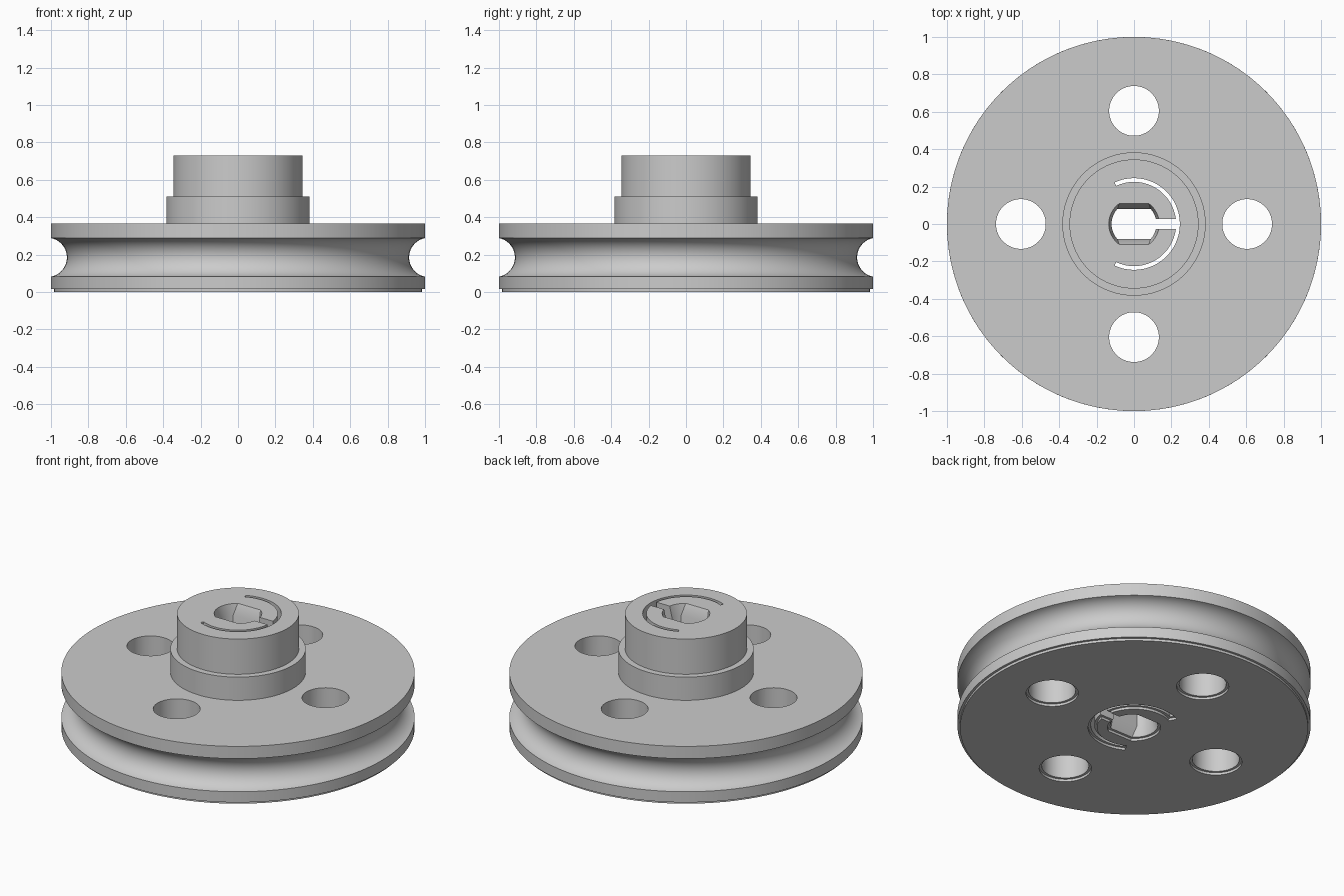
import bpy, bmesh, math
from math import sin, cos, asin, radians

cube = bpy.data.objects.get("Cube")
if cube:
    bpy.data.objects.remove(cube, do_unlink=True)

grey = bpy.data.materials.new("light grey plastic")
grey.use_nodes = True
grey.diffuse_color = (0.6, 0.6, 0.6, 1)
grey.node_tree.nodes["Principled BSDF"].inputs["Base Color"].default_value = (0.6, 0.6, 0.6, 1)

FOOT = 0.015    # height and width of the relief step around the underside
TOP = 0.73


def arc(r, start, end, n, cx=0, cy=0):
    return [(cx + r * cos(start + (end - start) * i / n),
             cy + r * sin(start + (end - start) * i / n)) for i in range(n + 1)]


def circle(r, n=128, cx=0, cy=0):
    return arc(r, 0, math.tau, n, cx, cy)[:-1]


def loft(name, layers):
    """Closed solid through stacked (outline, z) layers."""
    bm = bmesh.new()
    rings = [[bm.verts.new((x, y, z)) for x, y in outline] for outline, z in layers]
    for low, high in zip(rings, rings[1:]):
        for i in range(len(low)):
            bm.faces.new((low[i - 1], low[i], high[i], high[i - 1]))
    bm.faces.new(rings[0])
    bm.faces.new(rings[-1])
    bmesh.ops.recalc_face_normals(bm, faces=bm.faces)
    mesh = bpy.data.meshes.new(name)
    bm.to_mesh(mesh)
    bm.free()
    obj = bpy.data.objects.new(name, mesh)
    bpy.context.collection.objects.link(obj)
    mesh.materials.append(grey)
    return obj


def through_cutter(name, outline):
    """Cutter widened by the relief step at the underside."""
    wide, narrow = outline(FOOT), outline(0)
    return loft(name, [(wide, -0.1), (wide, FOOT), (narrow, FOOT), (narrow, 1)])


def slot_outline(grow):
    a = radians(115) + grow / 0.235
    return arc(0.245 + grow, -a, a, 64) + arc(0.225 - grow, a, -a, 64)


def slit_outline(grow):
    w = 0.027 + grow
    return [(0, -w), (0.235, -w), (0.235, w), (0, w)]


def bore_outline(r, flat):
    a = asin(flat / r)
    return arc(r, -a, a, 16) + arc(r, math.pi - a, math.pi + a, 16)


# Pulley body: lower flange, rope groove, upper flange and stepped hub
groove = arc(0.105, math.pi * 1.5 - 0.19, math.pi / 2 + 0.19, 24, 1.02, 0.185)
profile = [(1 - FOOT, 0), (1 - FOOT, FOOT), (1, FOOT), *groove, (1, 0.365),
           (0.383, 0.365), (0.383, 0.51), (0.345, 0.51), (0.345, TOP)]
pulley = loft("pulley", [(circle(r), z) for r, z in profile])

# Four lightening holes in the disc
cutters = []
for i in range(4):
    x, y = 0.605 * cos(i * math.pi / 2), 0.605 * sin(i * math.pi / 2)
    cutters.append(through_cutter("hole_cutter",
                                  lambda g: circle(0.133 + g, 64, x, y)))

# Spring slot, slit and double-flat shaft bore with flared ends
cutters.append(through_cutter("spring_slot_cutter", slot_outline))
cutters.append(through_cutter("slit_cutter", slit_outline))
flared, fitted = bore_outline(0.135, 0.11), bore_outline(0.12, 0.08)
mouth = bore_outline(0.15, 0.125)
cutters.append(loft("bore_cutter", [
    (mouth, -0.1), (mouth, FOOT), (flared, FOOT), (fitted, 0.08),
    (fitted, TOP - 0.065), (flared, TOP), (flared, 1)]))

bpy.ops.object.select_all(action="DESELECT")
pulley.select_set(True)
bpy.context.view_layer.objects.active = pulley
for cutter in cutters:
    cutter.hide_render = True
    mod = pulley.modifiers.new("cut", "BOOLEAN")
    mod.operation = "DIFFERENCE"
    mod.solver = "EXACT"
    mod.object = cutter
    bpy.ops.object.modifier_apply(modifier=mod.name)
    bpy.data.objects.remove(cutter, do_unlink=True)

bpy.ops.object.shade_smooth_by_angle(angle=radians(30))
